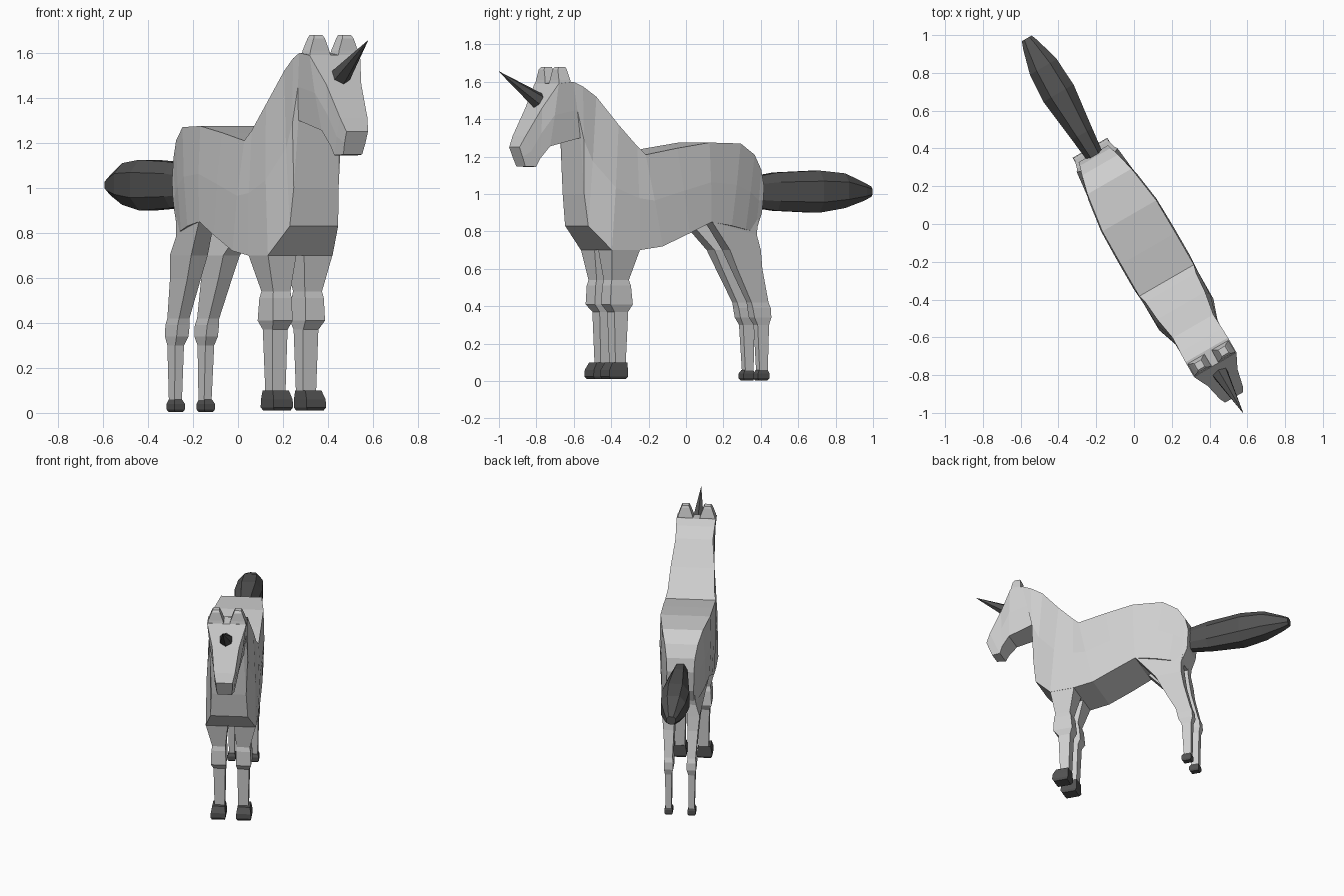
import bpy, bmesh, math

ANG = math.radians(30)          # the animal stands turned on the spot
C, S = math.cos(ANG), math.sin(ANG)


def place(u, s, z):
    """u = forward, s = sideways, z = up."""
    return (S * u + C * s, S * s - C * u, z)


def material(name, v):
    m = bpy.data.materials.new(name)
    m.diffuse_color = (v, v, v, 1)
    return m


COAT = material("light_grey", 0.62)
DARK = material("dark_grey", 0.085)


def loft(name, rings, mat):
    """Skin a row of equal-sized rings and cap both ends."""
    bm = bmesh.new()
    rows = [[bm.verts.new(place(*p)) for p in r] for r in rings]
    n = len(rows[0])
    for a, b in zip(rows, rows[1:]):
        for i in range(n):
            j = (i + 1) % n
            bm.faces.new((a[i], a[j], b[j], b[i]))
    bm.faces.new(rows[0])
    bm.faces.new(rows[-1])
    bmesh.ops.recalc_face_normals(bm, faces=bm.faces)
    me = bpy.data.meshes.new(name)
    bm.to_mesh(me)
    bm.free()
    me.materials.append(mat)
    ob = bpy.data.objects.new(name, me)
    bpy.context.collection.objects.link(ob)
    return ob


# Trunk, neck and head: top (u, z, half width), bottom (u, z, half width)
stations = [
    (-.43, 1.04, .09, -.42, .90, .085),
    (-.41, 1.13, .095, -.38, .80, .09),
    (-.36, 1.21, .11, -.30, .81, .12),
    (-.26, 1.27, .135, -.20, .83, .145),
    (-.05, 1.275, .165, -.065, .85, .162),
    (.15, 1.245, .167, .073, .79, .167),
    (.345, 1.21, .167, .24, .72, .167),
    (.39, 1.255, .155, .38, .70, .167),
    (.50, 1.37, .146, .553, .70, .166),
    (.625, 1.52, .124, .675, .83, .124),
    (.71, 1.575, .128, .695, 1.0, .115),
    (.77, 1.60, .13, .71, 1.30, .10),
    (.86, 1.59, .13, .886, 1.255, .082),
    (.94, 1.46, .09, .94, 1.19, .07),
    (1.03, 1.31, .07, .96, 1.145, .06),
    (1.06, 1.25, .055, 1.02, 1.148, .048),
]
rings = []
for ut, zt, st, ub, zb, sb in stations:
    um, zm, sm = (ut + ub) / 2, (zt + zb) / 2, (st + sb) / 2 * 1.04
    rings.append([(ut, -st, zt), (ut, st, zt), (um, sm, zm),
                  (ub, sb, zb), (ub, -sb, zb), (um, -sm, zm)])
loft("body_and_head", rings, COAT)


def limb(name, levels, mat, side):
    """levels: z, back u, front u, inner s, outer s"""
    loft(name, [[(a, side * i, z), (b, side * i, z), (b, side * o, z), (a, side * o, z)]
                for z, a, b, i, o in levels], mat)


front_leg = [(.76, .37, .56, .02, .155), (.70, .38, .553, .02, .165),
             (.54, .425, .53, .037, .125), (.51, .415, .538, .035, .13),
             (.41, .405, .543, .033, .133), (.37, .425, .51, .04, .118),
             (.09, .437, .50, .045, .112)]
front_hoof = [(.10, .435, .525, .042, .125), (.06, .435, .548, .036, .133),
              (.025, .435, .55, .035, .135), (.01, .445, .54, .042, .127)]
# Hind legs lean backwards, so the upper rings are tilted by hand
hind_leg = [(.70, -.39, -.20, .04, .125), (.60, -.405, -.25, .045, .115),
            (.42, -.45, -.345, .05, .103), (.39, -.462, -.352, .045, .106),
            (.34, -.466, -.362, .045, .106), (.30, -.455, -.385, .055, .10),
            (.05, -.45, -.40, .057, .095)]
hind_hoof = [(.06, -.448, -.398, .058, .096), (.04, -.455, -.385, .05, .104),
             (.015, -.455, -.385, .05, .104), (.004, -.448, -.392, .057, .097)]

for side, tag in ((-1, "left"), (1, "right")):
    limb("front_leg_" + tag, front_leg, COAT, side)
    limb("front_hoof_" + tag, front_hoof, DARK, side)
    limb("hind_leg_" + tag, hind_leg, COAT, side)
    limb("hind_hoof_" + tag, hind_hoof, DARK, side)
    # Thigh joining the flank to the hind leg
    thigh = [[(-.40, .03, .92), (-.07, .06, .92), (-.07, .15, .92), (-.40, .085, .92)],
             [(-.38, .04, .78), (-.075, .08, .845), (-.07, .16, .85), (-.38, .10, .78)],
             [(-.39, .04, .70), (-.20, .04, .70), (-.20, .125, .70), (-.39, .125, .70)]]
    loft("thigh_" + tag, [[(u, side * s, z) for u, s, z in r] for r in thigh], COAT)
    # Blunt ear
    limb("ear_" + tag, [(1.58, .78, .86, .018, .128), (1.61, .785, .855, .025, .122),
                        (1.665, .795, .85, .045, .102), (1.68, .80, .84, .052, .094)], COAT, side)

# Tail: u, half width, bottom z, top z with chamfered corners
tail = []
for u, w, lo, hi in [(-.40, .045, .93, 1.09), (-.55, .062, .91, 1.115), (-.80, .092, .90, 1.125),
                     (-.96, .082, .925, 1.11), (-1.09, .047, .965, 1.06), (-1.135, .03, .985, 1.04)]:
    c, k = (hi - lo) * .25, w * .5
    tail.append([(u, -k, hi), (u, k, hi), (u, w, hi - c), (u, w, lo + c),
                 (u, k, lo), (u, -k, lo), (u, -w, lo + c), (u, -w, hi - c)])
loft("tail", tail, DARK)

# Horn: six-sided spike rising forward from the forehead
b, t = (.90, 1.49), (1.155, 1.655)
d = math.hypot(t[0] - b[0], t[1] - b[1])
nu, nz = -(t[1] - b[1]) / d, (t[0] - b[0]) / d
horn = []
for (u, z), r in ((b, .048), (t, .001)):
    horn.append([(u + nu * r * math.cos(a), r * math.sin(a), z + nz * r * math.cos(a))
                 for a in (i * math.pi / 3 for i in range(6))])
loft("horn", horn, DARK)
